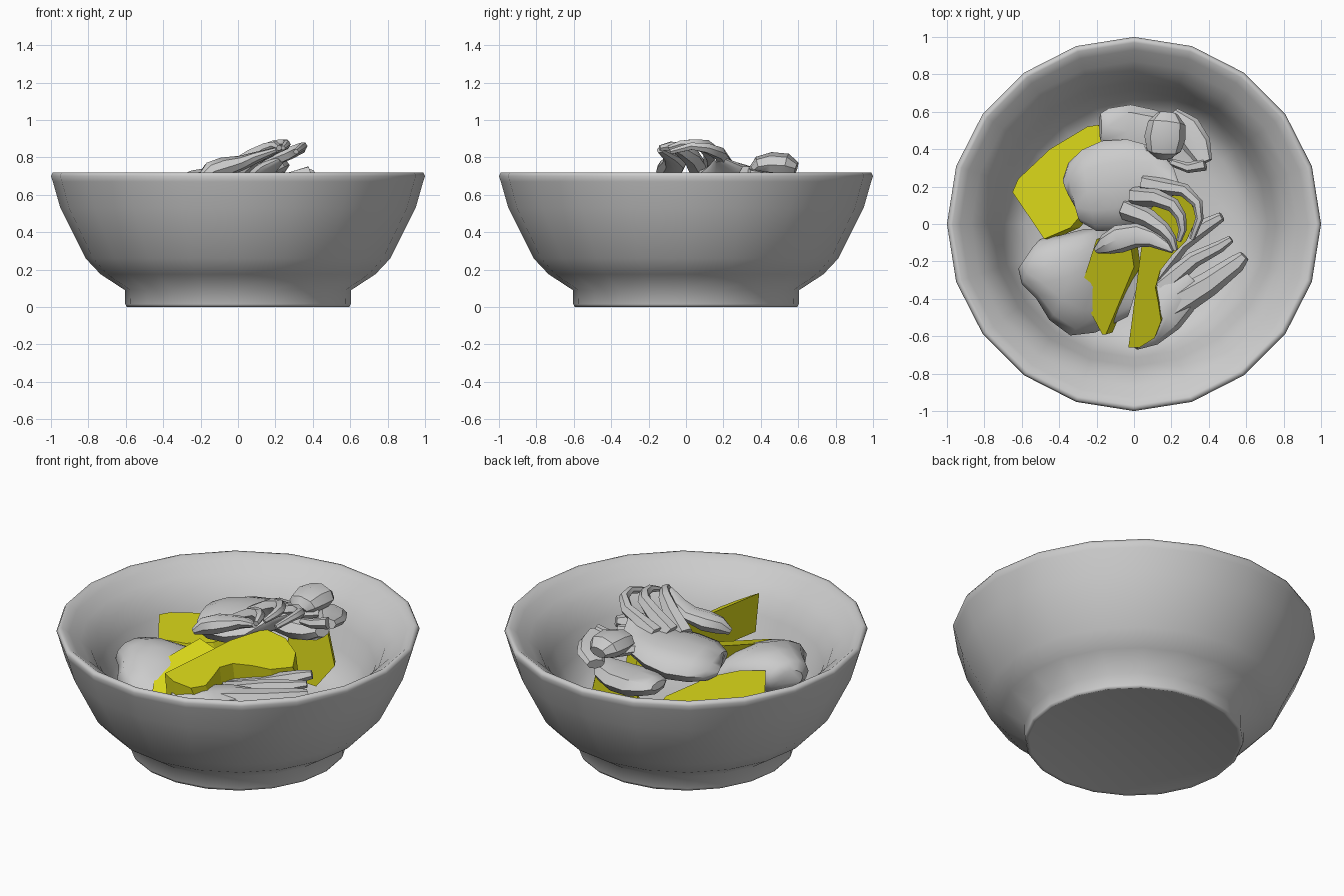
import bpy, bmesh, math
from mathutils import Vector

yellow = bpy.data.materials.new("yellow")
yellow.diffuse_color = (0.72, 0.70, 0.01, 1)


def finish(name, bm, angle=None, mat=None):
    bmesh.ops.recalc_face_normals(bm, faces=bm.faces)
    me = bpy.data.meshes.new(name)
    bm.to_mesh(me)
    bm.free()
    ob = bpy.data.objects.new(name, me)
    bpy.context.collection.objects.link(ob)
    if mat:
        me.materials.append(mat)
    if angle:
        bpy.ops.object.select_all(action='DESELECT')
        ob.select_set(True)
        bpy.context.view_layer.objects.active = ob
        bpy.ops.object.shade_smooth_by_angle(angle=math.radians(angle))
    return ob


def skin(bm, rings):
    """Bridge consecutive rings of equal length and cap both ends."""
    n = len(rings[0])
    for a, b in zip(rings, rings[1:]):
        for i in range(n):
            j = (i + 1) % n
            bm.faces.new((a[i], a[j], b[j], b[i]))
    bm.faces.new(rings[0])
    bm.faces.new(rings[-1])


def lathe(name, profile, sides):
    bm = bmesh.new()
    rings = [[bm.verts.new((r * math.cos(2 * math.pi * i / sides),
                            r * math.sin(2 * math.pi * i / sides), z))
              for i in range(sides)] for r, z in profile]
    skin(bm, rings)
    return finish(name, bm, 100)


def loft(name, stations, sides=10, angle=35):
    """Stations are (x, y, z, half_width, half_height) along a path."""
    bm = bmesh.new()
    pts = [Vector(s[:3]) for s in stations]
    rings = []
    for k, s in enumerate(stations):
        t = (pts[min(k + 1, len(pts) - 1)] - pts[max(k - 1, 0)]).normalized()
        side = t.cross(Vector((0, 0, 1))).normalized()
        up = side.cross(t)
        rings.append([bm.verts.new(pts[k] + side * s[3] * math.cos(2 * math.pi * i / sides)
                                   + up * s[4] * math.sin(2 * math.pi * i / sides))
                      for i in range(sides)])
    skin(bm, rings)
    return finish(name, bm, angle)


def tentacle(name, path, r0, r1):
    n = len(path) - 1
    loft(name, [(*p, *[r0 + (r1 - r0) * k / n] * 2) for k, p in enumerate(path)], 6, 45)


def slice_piece(name, outline, plane, depth):
    """Slice on z = a + b*x + c*y (or 3D outline); depth is a vector or a function of the point."""
    bm = bmesh.new()
    if plane:
        a, b, c = plane
        outline = [(x, y, a + b * x + c * y) for x, y in outline]
    pts = [Vector(p) for p in outline]
    low = [p + Vector(depth(p) if callable(depth) else depth) for p in pts]
    skin(bm, [[bm.verts.new(p) for p in ring] for ring in (pts, low)])
    return finish(name, bm, None, yellow)


def wedge_depth(p):
    """Deep on the left side, thin along the curved right edge."""
    return (0.01, 0.02, -min(.23, max(.04, .541 - 1.507 * p.x + .525 * p.y)))


# Bowl: foot, outer wall, rounded rim, thick inner shoulder, floor
lathe("bowl", [(0.58, 0.005), (0.595, 0), (0.603, 0.015), (0.605, 0.09), (0.735, 0.175), (0.815, 0.26),
               (0.95, 0.53), (0.99, 0.67), (1.0, 0.70), (0.99, 0.72), (0.97, 0.72),
               (0.93, 0.69), (0.87, 0.645), (0.81, 0.585), (0.76, 0.49), (0.715, 0.37), (0.66, 0.27),
               (0.58, 0.21), (0.45, 0.18), (0.2, 0.175)], 20)

# Yellow slices
slice_piece("left_slice", [(-.65, .17), (-.62, .24), (-.45, .4), (-.25, .52), (-.19, .53), (-.16, .42),
                           (-.24, .1), (-.34, -.02), (-.48, -.08)], (.503, -.09, -.04), (.05, 0, -.12))
slice_piece("front_slice", [(-.29, -.36), (-.26, -.42), (-.17, -.59), (-.15, -.59), (-.0, -.23),
                            (-.02, -.1), (-.2, -.08)], (.608, -.211, .305), (.035, .01, -.12))
slice_piece("curved_slice", [(-.03, -.66), (.03, -.66), (.11, -.61), (.145, -.52), (.13, -.42),
                             (.115, -.34), (.14, -.25), (.21, -.16), (.28, -.09), (.34, .04),
                             (.29, .14), (.2, .17), (.1, .12), (.04, -.12)],
            (.729, -.54, .10), wedge_depth)
# The back slice stands nearly upright
slice_piece("back_slice", [(.07, .39, .53), (.26, .49, .57), (.3, .5, .37), (.21, .45, .24),
                           (.03, .36, .3)], None, (-.03, .05, 0))

# Top seafood piece: body, folded lobe and curling tentacles
loft("top_body", [(-.34, .16, .62, .09, .03), (-.32, .17, .63, .16, .065), (-.24, .18, .64, .22, .09),
                  (-.12, .205, .65, .245, .10), (.0, .23, .675, .225, .085), (.1, .24, .71, .17, .06),
                  (.17, .21, .75, .1, .035), (.23, .18, .79, .03, .02)], 12, 45)
loft("top_lobe", [(-.2, -.14, .69, .02, .02), (-.15, -.11, .725, .055, .05), (-.08, -.08, .745, .075, .055),
                  (.02, -.06, .77, .065, .04), (.1, -.08, .80, .045, .03), (.21, -.14, .84, .018, .015)], 8)
tentacle("top_tentacle_1", [(.05, .22, .74), (.16, .2, .78), (.27, .18, .82), (.34, .11, .85),
                            (.35, .03, .86), (.31, -.08, .83)], .05, .015)
tentacle("top_tentacle_2", [(.0, .15, .74), (.12, .14, .82), (.21, .10, .86), (.25, .04, .87),
                            (.26, -.03, .87), (.24, -.09, .85)], .055, .014)
tentacle("top_tentacle_3", [(-.04, .08, .71), (.08, .03, .80), (.16, -.03, .845), (.2, -.08, .86),
                            (.22, -.14, .85)], .06, .016)

# Back seafood piece: body, rounded head and arms
loft("back_body", [(-.18, .52, .61, .07, .02), (-.15, .52, .6, .1, .05), (-.04, .50, .58, .14, .07),
                   (.1, .48, .57, .13, .07), (.2, .46, .58, .1, .06), (.26, .44, .6, .05, .04)], 8)
loft("back_head", [(.16, .36, .73, .05, .03), (.16, .39, .75, .09, .055), (.165, .46, .76, .11, .068),
                   (.175, .54, .755, .10, .065), (.18, .59, .74, .055, .035)], 8)
loft("back_neck", [(.04, .3, .69, .05, .04), (.12, .37, .71, .08, .04), (.2, .46, .70, .07, .04)], 8)
loft("back_arm", [(.2, .58, .66, .05, .03), (.28, .51, .68, .08, .035), (.34, .42, .69, .075, .035),
                  (.38, .33, .71, .04, .03)], 8)
tentacle("back_tentacle", [(.38, .32, .72), (.29, .30, .70), (.2, .33, .68)], .035, .02)

# Left seafood piece
loft("left_body", [(-.58, -.18, .49, .07, .05), (-.55, -.2, .49, .13, .09), (-.46, -.23, .49, .18, .12),
                   (-.36, -.27, .48, .26, .13), (-.25, -.31, .45, .3, .11), (-.14, -.34, .40, .25, .09),
                   (0, -.38, .39, .12, .05)], 12, 45)

# Right seafood piece with three straight arms
loft("right_body", [(.0, -.65, .54, .03, .03), (.06, -.59, .52, .085, .06), (.14, -.48, .49, .13, .08),
                    (.22, -.38, .48, .13, .08), (.31, -.29, .48, .08, .05)])
tentacle("right_arm_1", [(.2, -.44, .48), (.4, -.32, .50), (.55, -.21, .52), (.59, -.17, .53)], .085, .03)
tentacle("right_arm_2", [(.14, -.34, .49), (.32, -.19, .51), (.46, -.12, .53), (.52, -.08, .54)], .055, .02)
tentacle("right_arm_3", [(.1, -.28, .48), (.25, -.1, .48), (.4, .0, .52), (.47, .04, .54)], .065, .025)
